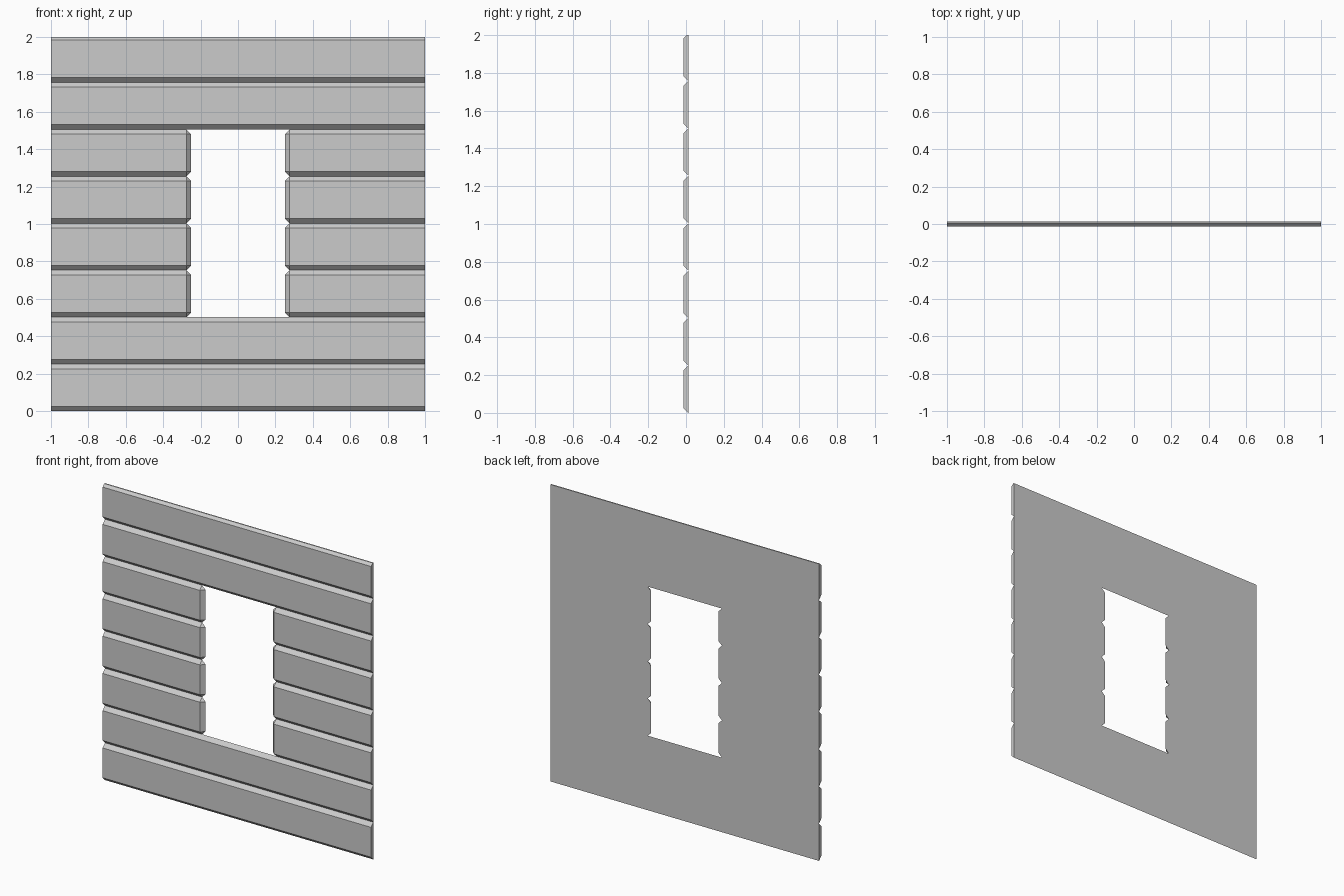
import bpy, bmesh

if "Cube" in bpy.data.objects:
    bpy.data.objects.remove(bpy.data.objects["Cube"])

ROW = 0.251        # plank pitch
B = 0.0251         # chamfer size, equal to plank thickness
TOP = 2.0          # wall is trimmed flat here
YF, YB = -B / 2, B / 2


def plank(name, z0, outer, inner=None):
    """Plank from x=outer to x=inner; inner end is chamfered. No inner = full width."""
    z1 = z0 + ROW
    # side profile (y, z): chamfered top and bottom edges
    profile = [(YF, z0 + B), (YB, z0), (YF, z1 - B)]
    if z1 > TOP:
        profile += [(YB - (z1 - TOP), TOP), (YB, TOP)]
    else:
        profile += [(YB, z1)]
    bm = bmesh.new()
    ends = [outer, -outer]
    if inner is not None:
        s = 1 if inner > 0 else -1
        ends = [outer, inner + s * B]
        # chamfered end with cut corners beside the window
        for z in (z0 + B, z1 - B):
            bm.verts.new((inner, YB, z))
    for x in ends:
        for y, z in profile:
            bm.verts.new((x, y, z))
    bmesh.ops.convex_hull(bm, input=bm.verts[:])
    bmesh.ops.dissolve_limit(bm, angle_limit=0.01, verts=bm.verts[:], edges=bm.edges[:])
    bmesh.ops.recalc_face_normals(bm, faces=bm.faces[:])
    mesh = bpy.data.meshes.new(name)
    bm.to_mesh(mesh)
    bm.free()
    bpy.context.collection.objects.link(bpy.data.objects.new(name, mesh))


for row in range(8):
    z = row * ROW
    if 2 <= row <= 5:
        # short planks either side of the window opening
        plank(f"plank_left_{row}", z, -1.0, -ROW)
        plank(f"plank_right_{row}", z, 1.0, ROW)
    else:
        # full-width planks above and below the window
        plank(f"plank_full_{row}", z, -1.0)
